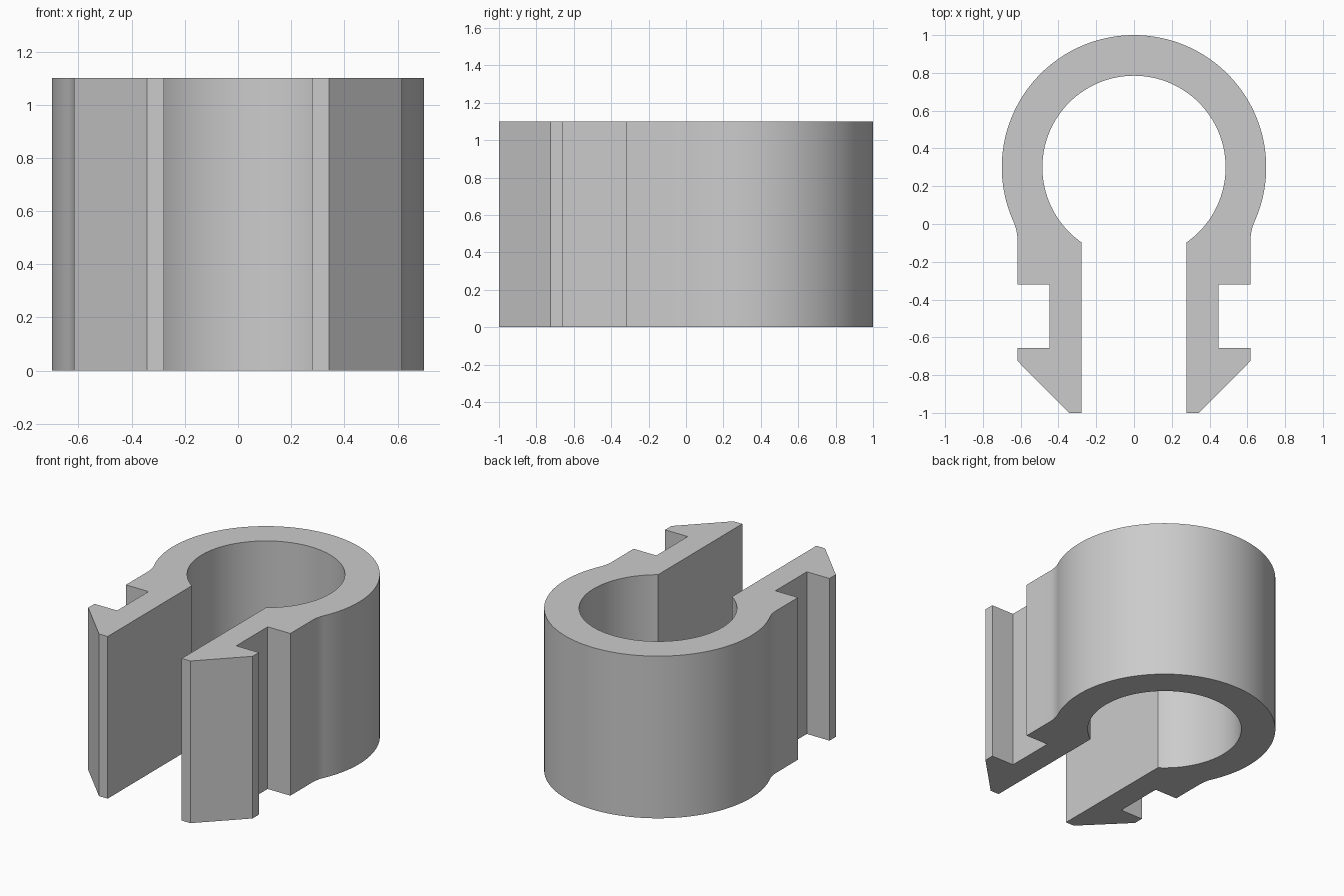
import bpy, bmesh
from math import sin, cos, atan2, sqrt, pi, radians
from mathutils import Vector

cube = bpy.data.objects.get("Cube")
if cube:
    bpy.data.objects.remove(cube)

HEIGHT = 1.1
CENTRE = Vector((0, 0.3))
R_OUT, R_IN, R_FILLET = 0.7, 0.485, 0.24
LEG_IN, LEG_OUT, NECK = 0.278, 0.617, 0.447


def arc(centre, radius, start, end, steps):
    """Points along an arc, both ends included."""
    angles = [start + (end - start) * i / steps for i in range(steps + 1)]
    return [centre + radius * Vector((cos(a), sin(a))) for a in angles]


# Fillet that blends the ring into the outside of the leg
fx = LEG_OUT + R_FILLET
fillet_centre = CENTRE + Vector((fx, -sqrt((R_OUT + R_FILLET) ** 2 - fx ** 2)))
away = fillet_centre - CENTRE
join = atan2(away.y, away.x)

# Left half outline: outer ring, fillet, notch, barbed tip, inner ring
half = arc(CENTRE, R_OUT, pi / 2, join, 64)
half += arc(fillet_centre, R_FILLET, join + pi, pi, 10)[1:]
half += [Vector(p) for p in (
    (LEG_OUT, -0.32), (NECK, -0.32), (NECK, -0.657), (LEG_OUT, -0.657),
    (LEG_OUT, -0.725), (0.343, -1), (LEG_IN, -1))]
mouth = atan2(-sqrt(R_IN ** 2 - LEG_IN ** 2), LEG_IN)
half += arc(CENTRE, R_IN, mouth, pi / 2, 64)

# Extrude the half outline, then mirror it across the centre plane
bm = bmesh.new()
face = bm.faces.new([bm.verts.new((p.x if abs(p.x) > 1e-5 else 0, p.y, 0)) for p in half])
result = bmesh.ops.extrude_face_region(bm, geom=[face])
top = [g for g in result["geom"] if isinstance(g, bmesh.types.BMVert)]
bmesh.ops.translate(bm, verts=top, vec=(0, 0, HEIGHT))
seam = [f for f in bm.faces if all(abs(v.co.x) < 1e-5 for v in f.verts)]
bmesh.ops.delete(bm, geom=seam, context="FACES_ONLY")
copy = bmesh.ops.duplicate(bm, geom=bm.verts[:] + bm.edges[:] + bm.faces[:])["geom"]
for v in copy:
    if isinstance(v, bmesh.types.BMVert):
        v.co.x = -v.co.x
bmesh.ops.remove_doubles(bm, verts=bm.verts[:], dist=1e-5)
bmesh.ops.recalc_face_normals(bm, faces=bm.faces[:])

mesh = bpy.data.meshes.new("snap_clip")
bm.to_mesh(mesh)
bm.free()
clip = bpy.data.objects.new("snap_clip", mesh)
bpy.context.collection.objects.link(clip)

# Plain grey plastic
grey = bpy.data.materials.new("light_grey")
grey.use_nodes = True
grey.diffuse_color = (0.6, 0.6, 0.6, 1)
grey.node_tree.nodes["Principled BSDF"].inputs["Base Color"].default_value = (0.6, 0.6, 0.6, 1)
mesh.materials.append(grey)

bpy.context.view_layer.objects.active = clip
clip.select_set(True)
bpy.ops.object.shade_smooth_by_angle(angle=radians(30))
